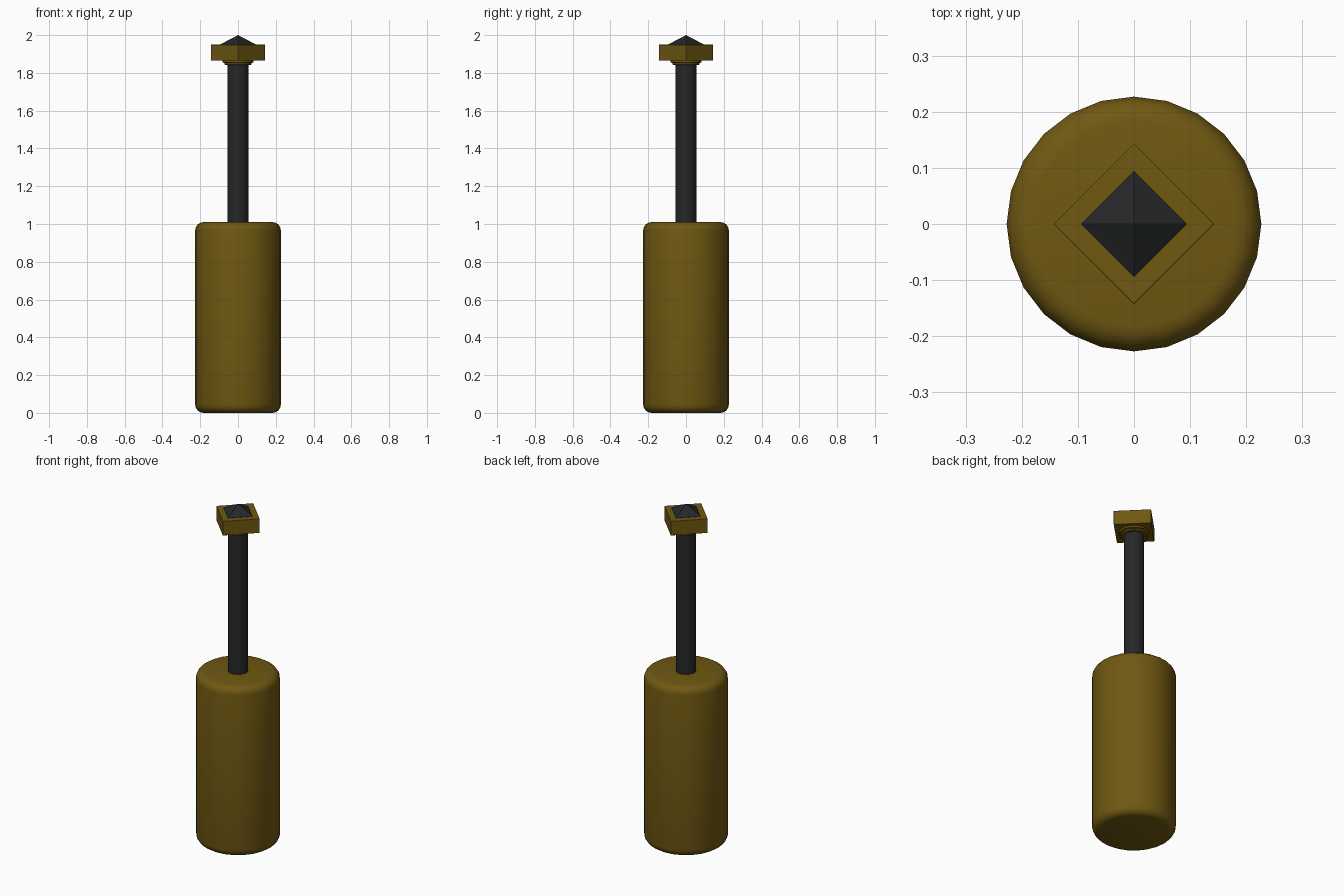
import bpy, bmesh, math

cube = bpy.data.objects.get("Cube")
if cube:
    bpy.data.objects.remove(cube, do_unlink=True)


def material(name, rgb):
    m = bpy.data.materials.new(name)
    m.use_nodes = True
    m.diffuse_color = (*rgb, 1)
    m.node_tree.nodes["Principled BSDF"].inputs["Base Color"].default_value = (*rgb, 1)
    return m


BRASS = material("dark_yellow", (0.16, 0.098, 0.006))
BLACK = material("charcoal", (0.019, 0.020, 0.021))


def lathe(name, profile, sides, mat, angle=30):
    """Revolve (radius, z) points around z; a zero radius makes a pole."""
    bm = bmesh.new()
    rings = []
    for r, z in profile:
        if r == 0:
            rings.append([bm.verts.new((0, 0, z))] * sides)
        else:
            turns = [2 * math.pi * i / sides for i in range(sides)]
            rings.append([bm.verts.new((r * math.cos(t), r * math.sin(t), z)) for t in turns])
    for low, high in zip(rings, rings[1:]):
        for i in range(sides):
            j = (i + 1) % sides
            bm.faces.new(dict.fromkeys((low[i], low[j], high[j], high[i])))
    for ring, (r, z) in ((rings[0], profile[0]), (rings[-1], profile[-1])):
        if r:
            bm.faces.new(ring)
    bmesh.ops.recalc_face_normals(bm, faces=bm.faces)
    mesh = bpy.data.meshes.new(name)
    bm.to_mesh(mesh)
    bm.free()
    mesh.materials.append(mat)
    ob = bpy.data.objects.new(name, mesh)
    bpy.context.collection.objects.link(ob)
    bpy.ops.object.select_all(action="DESELECT")
    ob.select_set(True)
    bpy.context.view_layer.objects.active = ob
    bpy.ops.object.shade_smooth_by_angle(angle=math.radians(angle))
    return ob


# Rounded cylindrical body
R, H, B = 0.227, 1.01, 0.045
arc = [math.pi / 2 * i / 4 for i in range(5)]
body = [(R - B + B * math.sin(a), B - B * math.cos(a)) for a in arc]
body += [(r, H - z) for r, z in reversed(body)]
lathe("body", body, 24, BRASS, 40)

# Thin shaft rising from the body
lathe("shaft", [(0.055, 0.99), (0.055, 1.87)], 24, BLACK)

# Stepped collar under the head
lathe("collar", [(0.068, 1.842), (0.072, 1.845), (0.072, 1.853), (0.083, 1.855),
                 (0.083, 1.867)], 24, BRASS)

# Square head with its corners on the axes, edges lightly bevelled
head = lathe("head", [(0.143, 1.865), (0.143, 1.95)], 4, BRASS)
bevel = head.modifiers.new("soft_edges", "BEVEL")
bevel.width = 0.002
bevel.segments = 2

# Pyramid tip
lathe("tip", [(0.094, 1.948), (0.094, 1.951), (0, 2.0)], 4, BLACK, 20)
